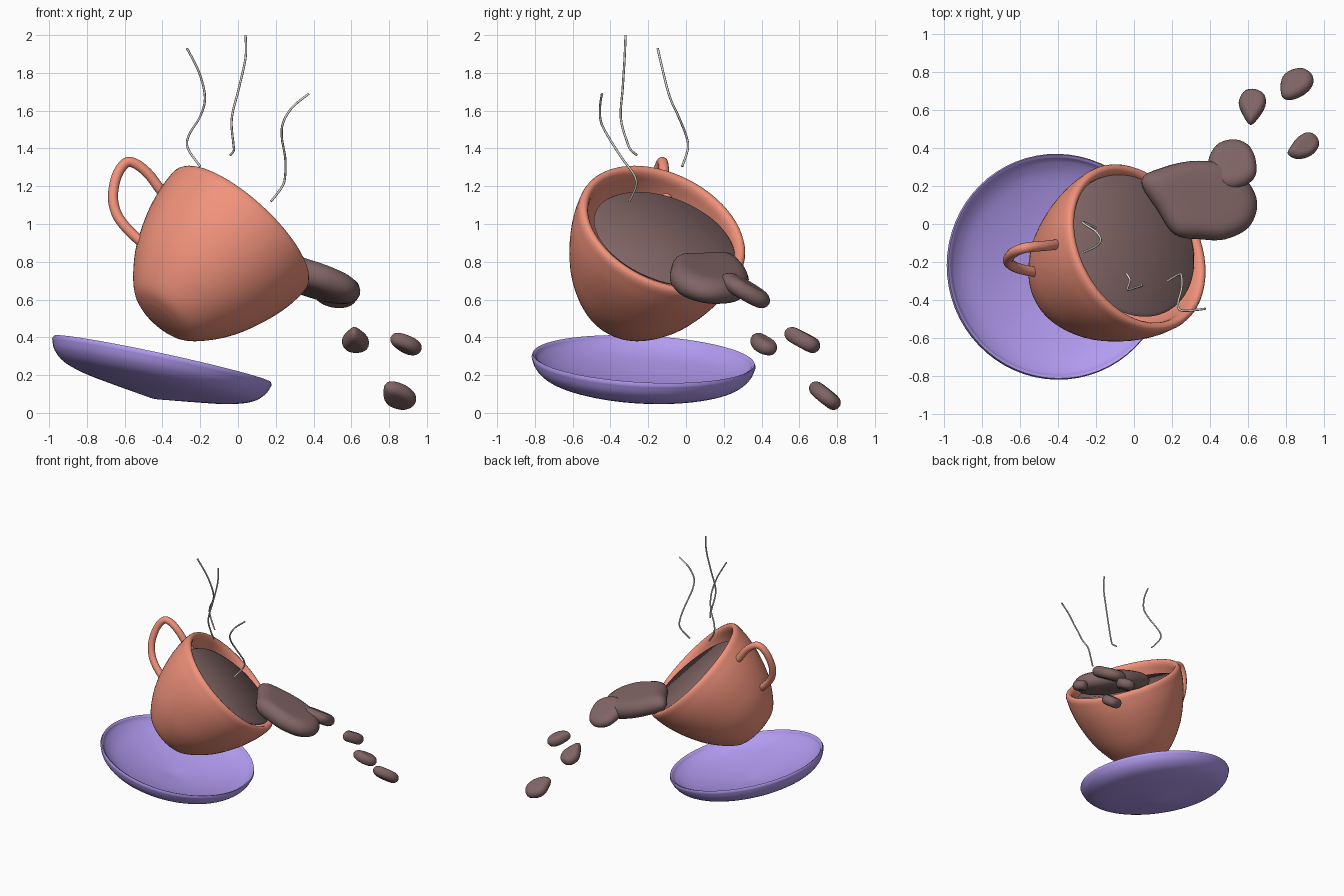
import bpy, math
from mathutils import Vector

if "Cube" in bpy.data.objects:
    bpy.data.objects.remove(bpy.data.objects["Cube"])


def material(name, rgb):
    m = bpy.data.materials.new(name)
    m.diffuse_color = (*rgb, 1)
    m.use_nodes = True
    m.node_tree.nodes["Principled BSDF"].inputs["Base Color"].default_value = m.diffuse_color
    return m


CORAL = material("coral", (0.88, 0.29, 0.20))
VIOLET = material("violet", (0.45, 0.33, 0.88))
COFFEE = material("coffee", (0.22, 0.13, 0.13))
STEAM = material("pale", (0.75, 0.70, 0.65))


def spline(pts, n, closed=False):
    """Catmull-Rom resampling of a few control points."""
    p = [Vector(q) for q in pts]
    k = len(p)
    out = []
    for i in range(k if closed else k - 1):
        if closed:
            a, b, c, d = (p[(i + j) % k] for j in (-1, 0, 1, 2))
        else:
            a, b, c, d = (p[min(max(i + j, 0), k - 1)] for j in (-1, 0, 1, 2))
        for s in range(n):
            t = s / n
            out.append(0.5 * (2 * b + (c - a) * t + (2 * a - 5 * b + 4 * c - d) * t * t
                              + (3 * b - a - 3 * c + d) * t ** 3))
    return out if closed else out + [p[-1]]


def skin(name, rings, start, end, mat):
    """Closed surface through equal-length rings, capped at two pole points."""
    n = len(rings[0])
    verts = [v for r in rings for v in r] + [start, end]
    faces = []
    for i in range(len(rings) - 1):
        for j in range(n):
            k = (j + 1) % n
            faces.append((i * n + j, i * n + k, (i + 1) * n + k, (i + 1) * n + j))
    last = (len(rings) - 1) * n
    for j in range(n):
        k = (j + 1) % n
        faces.append((len(verts) - 2, k, j))
        faces.append((len(verts) - 1, last + j, last + k))
    me = bpy.data.meshes.new(name)
    me.from_pydata([tuple(v) for v in verts], [], faces)
    me.materials.append(mat)
    ob = bpy.data.objects.new(name, me)
    bpy.context.collection.objects.link(ob)
    bpy.ops.object.select_all(action='DESELECT')
    ob.select_set(True)
    bpy.context.view_layer.objects.active = ob
    bpy.ops.object.shade_smooth_by_angle(angle=math.radians(50))
    return ob


def lathe(name, centre, axis, profile, mat, sides=64):
    """Revolve (radius, height) points about a tilted axis; ends lie on the axis."""
    c, w = Vector(centre), Vector(axis).normalized()
    u = w.orthogonal().normalized()
    v = w.cross(u)
    angs = [2 * math.pi * j / sides for j in range(sides)]
    rings = [[c + w * h + r * (u * math.cos(a) + v * math.sin(a)) for a in angs]
             for r, h in profile[1:-1]]
    return skin(name, rings, c + w * profile[0][1], c + w * profile[-1][1], mat)


def slab(name, outline, z, slope, half, mat, edge):
    """Rounded pebble: plan outline on a sloping mid plane, edge = roundness fraction."""
    pts = spline(outline, 5, True)
    c = sum(pts, Vector((0, 0))) / len(pts)
    nrm = Vector((-slope[0], -slope[1], 1)).normalized()

    def at(q, s, o):
        d = (q - c) * s
        return Vector((c.x + d.x, c.y + d.y, z + slope[0] * d.x + slope[1] * d.y)) + nrm * o
    prof = [((1 - edge) * 0.6, -half)]
    for i in range(11):
        a = math.pi * (i / 10 - 0.5)
        prof.append((1 - edge + edge * math.cos(a), half * math.sin(a)))
    prof.append(((1 - edge) * 0.6, half))
    rings = [[at(q, s, o) for q in pts] for s, o in prof]
    return skin(name, rings, at(c, 0, -half), at(c, 0, half), mat)


def tube(name, pts, radius, mat, sides=10):
    path = spline(pts, 6)
    rings, u = [], None
    for i, p in enumerate(path):
        t = (path[min(i + 1, len(path) - 1)] - path[max(i - 1, 0)]).normalized()
        u = t.orthogonal() if u is None else u - t * u.dot(t)
        u.normalize()
        v = t.cross(u)
        rings.append([p + radius * (u * math.cos(a) + v * math.sin(a))
                      for a in (2 * math.pi * j / sides for j in range(sides))])
    return skin(name, rings, path[0], path[-1], mat)


# Cup: outer wall, rounded lip, inner wall
outer = spline([(0.10, -0.685), (0.19, -0.655), (0.275, -0.57), (0.36, -0.44), (0.425, -0.28),
                (0.46, -0.14), (0.47, -0.03)], 4)
lip = [(0.467, -0.01), (0.459, 0.003), (0.446, 0.007), (0.432, 0.003), (0.422, -0.01)]
inner = spline([(0.416, -0.03), (0.405, -0.14), (0.37, -0.28), (0.31, -0.42), (0.2, -0.57)], 4)
lathe("cup", (0.018, -0.12, 0.975), (0.63, 0.35, 0.69),
      [(0, -0.69)] + [tuple(p) for p in outer] + lip + [tuple(p) for p in inner] + [(0, -0.61)], CORAL)

# Handle
tube("cup_handle", [(-0.36, -0.10, 1.12), (-0.41, -0.108, 1.18), (-0.47, -0.115, 1.26),
                    (-0.535, -0.12, 1.315), (-0.59, -0.13, 1.325), (-0.64, -0.155, 1.26),
                    (-0.662, -0.19, 1.15), (-0.645, -0.215, 1.06), (-0.60, -0.235, 0.99),
                    (-0.53, -0.25, 0.92), (-0.48, -0.255, 0.88)], 0.027, CORAL, 16)

# Coffee surface inside the cup
lathe("coffee_surface", (-0.005, -0.107, 0.93), (0.55, 0.31, 0.775),
      [(0, -0.03), (0.38, -0.03), (0.395, -0.015), (0.38, 0), (0, 0)], COFFEE)

# Saucer
under = spline([(0.02, -0.213), (0.25, -0.180), (0.40, -0.155), (0.51, -0.12), (0.57, -0.07), (0.594, -0.015)], 4)
over = spline([(0.575, -0.005), (0.55, -0.035), (0.46, -0.085), (0.25, -0.14), (0.02, -0.17)], 4)
lathe("saucer", (-0.40, -0.224, 0.284), (0.21, 0.05, 0.977),
      [(0, -0.213)] + [tuple(p) for p in under] + [(0.588, 0.001)] + [tuple(p) for p in over] + [(0, -0.17)],
      VIOLET)

# Spilling coffee and flying drops
slab("spill", [(0.04, 0.23), (0.16, 0.30), (0.33, 0.332), (0.50, 0.305), (0.61, 0.20), (0.645, 0.09),
               (0.60, -0.02), (0.48, -0.08), (0.36, -0.08), (0.22, -0.055), (0.13, 0.07)],
     0.715, (-0.34, -0.19), 0.072, COFFEE, 0.35)
slab("spill_tip", [(0.39, 0.32), (0.43, 0.41), (0.52, 0.44), (0.60, 0.41), (0.64, 0.33),
                   (0.63, 0.24), (0.53, 0.19), (0.43, 0.22)],
     0.645, (-0.12, -0.58), 0.045, COFFEE, 0.4)
slab("drop_near", [(0.61, 0.525), (0.65, 0.555), (0.69, 0.62), (0.685, 0.675), (0.635, 0.705),
                   (0.58, 0.695), (0.55, 0.64), (0.57, 0.58)],
     0.382, (-0.05, -0.53), 0.041, COFFEE, 0.45)
slab("drop_right", [(0.81, 0.37), (0.825, 0.41), (0.86, 0.455), (0.91, 0.48), (0.955, 0.46),
                    (0.97, 0.41), (0.93, 0.36), (0.86, 0.343)],
     0.363, (-0.32, -0.33), 0.038, COFFEE, 0.45)
slab("drop_far", [(0.77, 0.73), (0.785, 0.775), (0.83, 0.803), (0.89, 0.810), (0.935, 0.78),
                  (0.94, 0.735), (0.90, 0.69), (0.83, 0.66), (0.78, 0.67)],
     0.088, (-0.05, -0.78), 0.04, COFFEE, 0.45)

# Steam wisps
wisps = [
    [(-0.27, -0.15, 1.93), (-0.205, -0.12, 1.80), (-0.175, -0.085, 1.67), (-0.20, -0.04, 1.57),
     (-0.26, 0.0, 1.47), (-0.265, 0.01, 1.40), (-0.20, -0.02, 1.305)],
    [(0.04, -0.32, 2.0), (0.04, -0.325, 1.88), (0.005, -0.335, 1.72), (-0.033, -0.345, 1.56),
     (-0.025, -0.31, 1.43), (-0.022, -0.29, 1.39), (-0.04, -0.26, 1.365)],
    [(0.375, -0.445, 1.69), (0.29, -0.455, 1.62), (0.24, -0.45, 1.54), (0.232, -0.41, 1.46),
     (0.25, -0.34, 1.35), (0.25, -0.275, 1.26), (0.235, -0.265, 1.20), (0.175, -0.30, 1.12)],
]
for i, w in enumerate(wisps):
    tube(f"steam_{i + 1}", w, 0.006, STEAM, 8)
